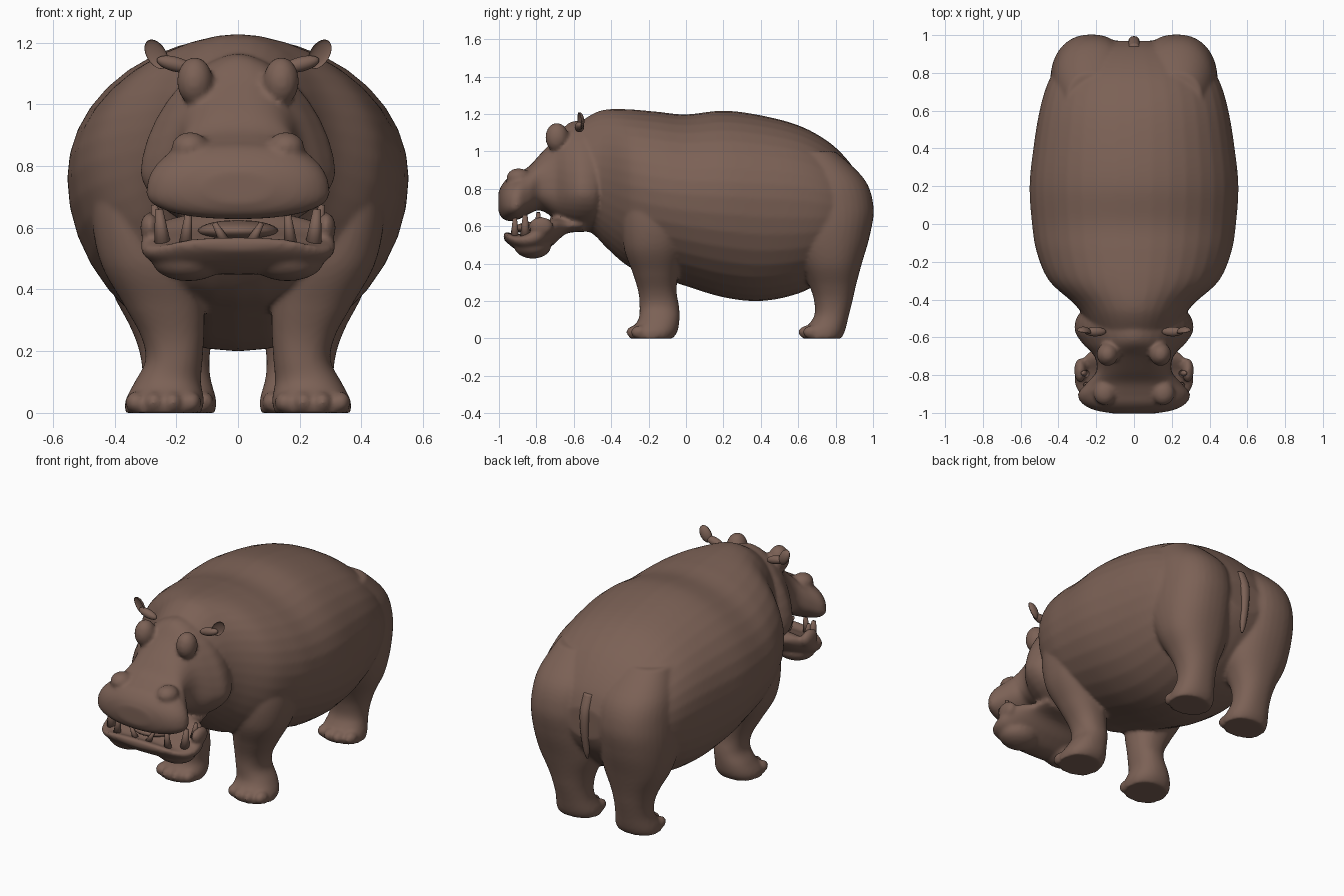
import bpy, bmesh, math
from mathutils import Vector, Matrix

if "Cube" in bpy.data.objects:
    bpy.data.objects.remove(bpy.data.objects["Cube"])

skin = bpy.data.materials.new("brown skin")
skin.diffuse_color = (0.2, 0.12, 0.092, 1)
skin.use_nodes = True
skin.node_tree.nodes["Principled BSDF"].inputs["Base Color"].default_value = skin.diffuse_color
SEG = 36


def spline(rows, steps=6):
    """Catmull-Rom interpolation of rows of numbers."""
    out = []
    for i in range(len(rows) - 1):
        p = [rows[max(0, min(len(rows) - 1, i + k))] for k in (-1, 0, 1, 2)]
        for s in range(steps):
            t = s / steps
            out.append([0.5 * (2 * b + (c - a) * t + (2 * a - 5 * b + 4 * c - d) * t * t
                               + (3 * b - a - 3 * c + d) * t ** 3) for a, b, c, d in zip(*p)])
    return out + [list(rows[-1])]


def power(v, n):
    return math.copysign(abs(v) ** (2 / n), v)


def skin_rings(bm, rings):
    vs = [[bm.verts.new(p) for p in r] for r in rings]
    for a, b in zip(vs, vs[1:]):
        for i in range(len(a)):
            j = (i + 1) % len(a)
            bm.faces.new((a[i], a[j], b[j], b[i]))
    bm.faces.new(vs[0])
    bm.faces.new(vs[-1])


def trunk(bm, rows):
    """Loft along y: (y, half width, top z, bottom z, widest z, roundness)."""
    rings = []
    for y, w, zt, zb, zm, n in spline(rows):
        ring = []
        for k in range(SEG):
            a = 2 * math.pi * k / SEG
            c, s = power(math.cos(a), n), power(math.sin(a), n)
            ring.append((w * c, y, zm + s * (zt - zm if s > 0 else zm - zb)))
        rings.append(ring)
    skin_rings(bm, rings)


def limb(bm, rows, side):
    """Loft along z: (z, inner x, outer x, front y, back y)."""
    rings = []
    for z, x0, x1, y0, y1 in spline(rows):
        ring = []
        for k in range(SEG):
            a = 2 * math.pi * k / SEG
            c, s = power(math.cos(a), 2.25), power(math.sin(a), 2.25)
            ring.append((side * ((x0 + x1) / 2 + c * (x1 - x0) / 2),
                         (y0 + y1) / 2 + s * (y1 - y0) / 2, z))
        rings.append(ring)
    skin_rings(bm, rings)


def blob(bm, centre, radii, rot=Matrix()):
    m = Matrix.Translation(centre) @ rot @ Matrix.Diagonal((*radii, 1))
    return bmesh.ops.create_uvsphere(bm, u_segments=24, v_segments=14, radius=1, matrix=m)["verts"]


def finish(bm, name, voxel=0, smooth=0):
    bmesh.ops.recalc_face_normals(bm, faces=bm.faces)
    me = bpy.data.meshes.new(name)
    bm.to_mesh(me)
    bm.free()
    ob = bpy.data.objects.new(name, me)
    bpy.context.collection.objects.link(ob)
    bpy.context.view_layer.objects.active = ob
    ob.select_set(True)
    if voxel:
        r = ob.modifiers.new("fuse", "REMESH")
        r.mode, r.voxel_size = "VOXEL", voxel
        s = ob.modifiers.new("soften", "SMOOTH")
        s.factor, s.iterations = 0.5, smooth
        for m in ("fuse", "soften"):
            bpy.ops.object.modifier_apply(modifier=m)
    ob.data.materials.clear()
    ob.data.materials.append(skin)
    for p in ob.data.polygons:
        p.use_smooth = True
        p.material_index = 0
    ob.select_set(False)
    return ob


bm = bmesh.new()
# barrel-shaped torso and neck
trunk(bm, [
    (-.62, .20, 1.12, .62, .88, 2), (-.50, .26, 1.20, .56, .87, 2),
    (-.42, .32, 1.225, .48, .85, 2), (-.30, .45, 1.225, .38, .82, 2),
    (-.15, .515, 1.212, .33, .79, 2), (0, .54, 1.198, .28, .77, 2),
    (.2, .553, 1.218, .22, .76, 2), (.4, .533, 1.193, .20, .75, 2.05),
    (.6, .50, 1.14, .24, .74, 2.1), (.75, .455, 1.06, .32, .72, 2.1),
    (.85, .39, .97, .40, .70, 2), (.93, .28, .86, .5, .69, 2), (.97, .13, .76, .58, .68, 2)])
# skull, cheeks and upper muzzle
trunk(bm, [
    (-.43, .22, 1.10, .62, .82, 2), (-.48, .295, 1.15, .58, .78, 1.75),
    (-.56, .315, 1.165, .57, .78, 1.7), (-.63, .275, 1.15, .59, .78, 1.8),
    (-.70, .21, 1.07, .64, .80, 2.3), (-.78, .20, .985, .685, .80, 2.4),
    (-.84, .25, .92, .665, .75, 2.3), (-.90, .297, .885, .635, .715, 2.3),
    (-.95, .275, .86, .628, .715, 2.3), (-.985, .21, .82, .645, .725, 2.2),
    (-1.003, .11, .78, .68, .73, 2)])
# lower jaw
trunk(bm, [
    (-.55, .18, .66, .57, .61, 2), (-.64, .20, .66, .56, .60, 2),
    (-.71, .27, .645, .50, .60, 2.2), (-.78, .312, .60, .455, .56, 2.3),
    (-.85, .312, .575, .45, .535, 2.3), (-.91, .275, .555, .475, .53, 2.3),
    (-.955, .20, .57, .51, .545, 2.2), (-.975, .10, .565, .53, .55, 2)])
for s in (1, -1):
    blob(bm, (s * .16, -.82, .495), (.12, .10, .068))       # chin lobes
    blob(bm, (s * .285, -.775, .60), (.032, .065, .05))     # raised lip corners
    blob(bm, (s * .14, -.69, 1.075), (.058, .062, .078))    # eye bumps
    blob(bm, (s * .155, -.895, .86), (.06, .065, .05))      # nostril bumps
    # front leg
    limb(bm, [
        (0, .12, .365, -.30, -.07), (.04, .11, .365, -.30, -.045),
        (.10, .12, .335, -.255, -.035), (.17, .115, .30, -.248, -.037),
        (.25, .11, .315, -.255, -.05), (.35, .11, .37, -.285, -.04),
        (.5, .13, .45, -.335, 0), (.7, .20, .475, -.33, .05), (.9, .25, .42, -.25, 0)], s)
    # hind leg and haunch
    limb(bm, [
        (0, .075, .325, .625, .83), (.04, .07, .325, .63, .85),
        (.12, .09, .31, .685, .87), (.20, .09, .32, .685, .89),
        (.28, .07, .35, .66, .908), (.40, .025, .41, .60, .94),
        (.55, .01, .44, .52, .983), (.70, .01, .44, .50, 1.003),
        (.85, .02, .42, .50, .955), (1.0, .08, .36, .50, .80)], s)
    # toes
    for cx, y in ((.242, -.275), (.2, .645)):
        for i in range(4):
            d = i - 1.5
            blob(bm, (s * (cx + d * .06), y + .012 * d * d, .034), (.033, .048, .035))
finish(bm, "body", .011, 5)

# ears: short stalk and hollowed cup
for s, side in ((1, "left"), (-1, "right")):
    bm = bmesh.new()
    blob(bm, (s * .205, -.57, 1.13), (.06, .025, .024), Matrix.Rotation(-s * .25, 4, "Y"))
    cup = blob(bm, (0, 0, 0), (.033, .026, .052))
    for v in cup:
        if v.co.y < 0:
            v.co.y *= -.45
    bmesh.ops.transform(bm, verts=cup, matrix=Matrix.Translation((s * .265, -.57, 1.162))
                        @ Matrix.Rotation(s * .55, 4, "Y") @ Matrix.Rotation(s * .3, 4, "Z"))
    finish(bm, side + " ear")

# lower teeth: tusks and incisors, leaning as in the open mouth
bm = bmesh.new()
for s in (1, -1):
    for x, y, z, r, h, lean in ((.25, -.86, .60, .028, .12, .1), (.165, -.915, .60, .022, .11, -.1),
                                (.06, -.92, .585, .018, .07, .5), (.265, -.79, .63, .022, .09, .15)):
        m = Matrix.Translation((s * x, y, z)) @ Matrix.Rotation(s * lean, 4, "Y")
        bmesh.ops.create_cone(bm, cap_ends=True, segments=12, radius1=r, radius2=r * .45,
                              depth=h, matrix=m)
finish(bm, "teeth")

# tongue
bm = bmesh.new()
blob(bm, (0, -.80, .59), (.13, .12, .035))
finish(bm, "tongue")

# short tail lying in the cleft
bm = bmesh.new()
rings = []
for y, z, r in spline([(.93, .84, .03), (.968, .74, .03), (.972, .62, .024), (.955, .50, .018), (.945, .45, .006)]):
    rings.append([(r * math.cos(k * math.pi / 6), y + r * .8 * math.sin(k * math.pi / 6), z)
                  for k in range(12)])
skin_rings(bm, rings)
finish(bm, "tail")
